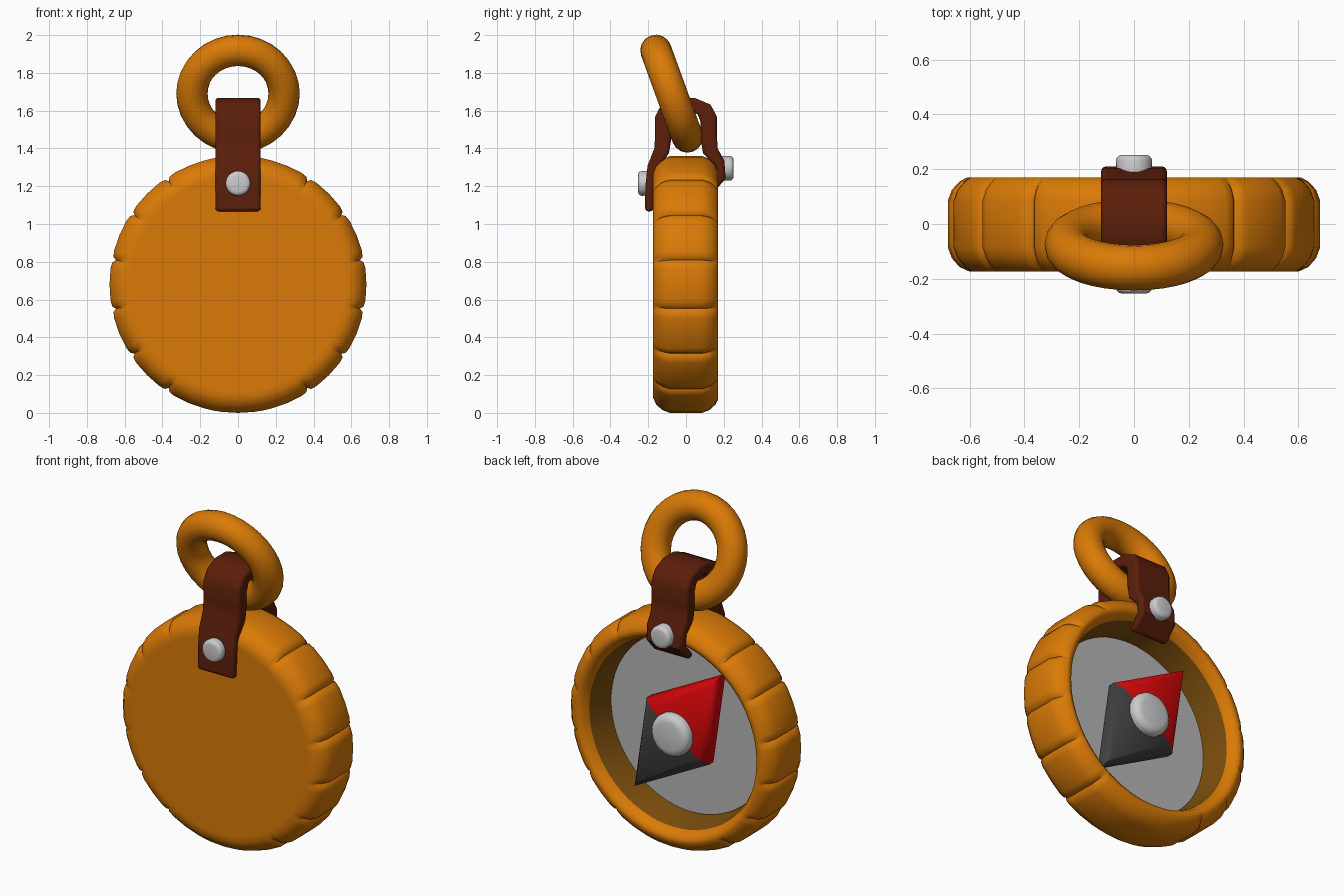
import bpy, bmesh, math
from mathutils import Vector

if "Cube" in bpy.data.objects:
    bpy.data.objects.remove(bpy.data.objects["Cube"])

CZ = 0.68  # height of the case centre


def material(name, r, g, b):
    m = bpy.data.materials.new(name)
    m.diffuse_color = (r, g, b, 1)
    m.use_nodes = True
    m.node_tree.nodes["Principled BSDF"].inputs["Base Color"].default_value = m.diffuse_color
    return m


BRASS = material("brass orange", 0.70, 0.195, 0.002)
INNER = material("inner wall brown", 0.20, 0.075, 0.004)
LEATHER = material("dark brown leather", 0.105, 0.013, 0.003)
SILVER = material("silver", 0.60, 0.60, 0.60)
GREY = material("dial grey", 0.47, 0.47, 0.47)
RED = material("needle red", 0.72, 0.002, 0.003)
DARK = material("needle dark grey", 0.052, 0.052, 0.052)


def finish(name, bm, mats, angle=35):
    bmesh.ops.recalc_face_normals(bm, faces=bm.faces)
    me = bpy.data.meshes.new(name)
    bm.to_mesh(me)
    bm.free()
    ob = bpy.data.objects.new(name, me)
    bpy.context.collection.objects.link(ob)
    for m in mats:
        me.materials.append(m)
    bpy.ops.object.select_all(action='DESELECT')
    ob.select_set(True)
    bpy.context.view_layer.objects.active = ob
    bpy.ops.object.shade_smooth_by_angle(angle=math.radians(angle))
    return ob


def lathe(name, profile, angles, z, mats, depth=None, angle=35, split=None):
    """Revolve (radius, y, groove factor) round the y axis; ends are capped.
    Profile spans from index split onwards take the second material."""
    bm = bmesh.new()
    rings = []
    for r, y, g in profile:
        ring = []
        for i, a in enumerate(angles):
            rr = r - (g * depth[i] if depth else 0)
            ring.append(bm.verts.new((rr * math.cos(a), y, z + rr * math.sin(a))))
        rings.append(ring)
    n = len(angles)
    for k, (p, q) in enumerate(zip(rings, rings[1:])):
        for i in range(n):
            j = (i + 1) % n
            f = bm.faces.new((p[i], p[j], q[j], q[i]))
            f.material_index = int(split is not None and k >= split)
    bm.faces.new(rings[0])
    bm.faces.new(rings[-1])
    return finish(name, bm, mats, angle)


def circle(n):
    return [2 * math.pi * i / n for i in range(n)]


# Case: round tray, open at the back, with V grooves round the edge
angles, depth = [], []
for k in range(16):
    a = 11.25 + 22.5 * k
    for off, d in ((0, 0.022), (1.2, 0.005), (4, 0), (11.25, 0), (18.5, 0), (21.3, 0.005)):
        nearest = a + (22.5 if off > 12 else 0)
        grooved = abs(math.sin(math.radians(nearest))) < 0.95  # none at top and bottom
        angles.append(math.radians(a + off))
        depth.append(d if grooved else 0)
case_profile = [(0.57, -0.174, 0), (0.60, -0.174, 0), (0.637, -0.157, 0.8), (0.665, -0.125, 1),
                (0.68, -0.085, 1), (0.68, 0.085, 1), (0.665, 0.125, 1), (0.637, 0.155, 0.8),
                (0.61, 0.17, 0), (0.592, 0.17, 0), (0.57, 0.155, 0), (0.552, 0.115, 0),
                (0.55, 0.11, 0), (0.525, -0.06, 0)]
lathe("case", case_profile, angles, CZ, [BRASS, INNER], depth, 48, split=11)

# Dial plate inside the case
lathe("dial", [(0.522, -0.07, 0), (0.522, -0.045, 0)], circle(64), CZ, [GREY])

# Needle: chamfered rhombus, one half red and one half dark
axis = Vector((-0.578, 0, 0.816))
side = Vector((0.816, 0, 0.578))
bm = bmesh.new()
layers = []
for y, length, width in ((0.035, 0.49, 0.25), (0.075, 0.49, 0.25), (0.112, 0.43, 0.19)):
    c = Vector((0, y, CZ))
    layers.append([bm.verts.new(c + v) for v in
                   (axis * length, side * width, axis * -length, side * -width)])
for p, q in zip(layers, layers[1:]):
    for i in range(4):
        j = (i + 1) % 4
        bm.faces.new((p[i], p[j], q[j], q[i]))
for ring in (layers[0], layers[-1]):
    bm.faces.new((ring[0], ring[1], ring[3]))
    bm.faces.new((ring[1], ring[2], ring[3]))
for f in bm.faces:
    along = (f.calc_center_median() - Vector((0, 0, CZ))).dot(axis)
    f.material_index = 0 if along > 0 else 1
finish("needle", bm, [RED, DARK], 58)


# Round-headed studs: needle hub and the two strap rivets
def stud(name, y0, y1, z, r):
    h = y1 - y0
    b = min(0.3 * r, abs(h)) * (1 if h > 0 else -1)
    prof = [(r * 0.97, y0, 0), (r, y1 - b, 0), (r * 0.95, y1 - b * 0.5, 0),
            (r * 0.84, y1 - b * 0.15, 0), (r * 0.65, y1, 0)]
    lathe(name, prof, circle(28), z, [SILVER], angle=50)


stud("needle_hub", 0.09, 0.170, CZ, 0.125)
lathe("needle_pin", [(0.06, -0.05, 0), (0.06, 0.10, 0)], circle(16), CZ, [SILVER])
stud("front_rivet", -0.20, -0.254, 1.215, 0.066)
stud("back_rivet", 0.17, 0.252, 1.295, 0.066)

# Leather strap: folded over the ring and pinned on both sides of the case
front = [((-0.217, 1.067), (-0.172, 1.067)), ((-0.215, 1.20), (-0.170, 1.20)),
         ((-0.203, 1.31), (-0.155, 1.285)), ((-0.168, 1.40), (-0.09, 1.375)),
         ((-0.163, 1.47), (-0.078, 1.45)), ((-0.163, 1.57), (-0.078, 1.54)),
         ((-0.13, 1.632), (-0.062, 1.58)), ((-0.045, 1.668), (-0.025, 1.60))]
back = [((-o[0], o[1]), (-i[0], i[1])) for o, i in reversed(front[3:])]
back += [((0.203, 1.335), (0.155, 1.31)), ((0.21, 1.24), (0.165, 1.25)),
         ((0.13, 1.15), (0.095, 1.175))]
bm = bmesh.new()
rows = []
for o, i in front + back:
    rows.append([bm.verts.new((x, p[0], p[1])) for x, p in
                 ((-0.12, o), (0.12, o), (0.12, i), (-0.12, i))])
for p, q in zip(rows, rows[1:]):
    for i in range(4):
        j = (i + 1) % 4
        bm.faces.new((p[i], p[j], q[j], q[i]))
bm.faces.new(rows[0])
bm.faces.new(rows[-1])
# soften all the long edges and the two ends
strap = finish("strap", bm, [LEATHER], 45)
bev = strap.modifiers.new("soft edges", 'BEVEL')
bev.width = 0.018
bev.segments = 3
bev.limit_method = 'ANGLE'
bev.angle_limit = math.radians(60)

# Hanging ring, leaning to the front
bpy.ops.mesh.primitive_torus_add(major_radius=0.244, minor_radius=0.083, major_segments=32,
                                 minor_segments=16, location=(0, -0.076, 1.69),
                                 rotation=(math.radians(90 + 20), 0, 0))
ring = bpy.context.object
ring.name = "hanging_ring"
ring.data.materials.append(BRASS)
bpy.ops.object.shade_smooth_by_angle(angle=math.radians(60))
